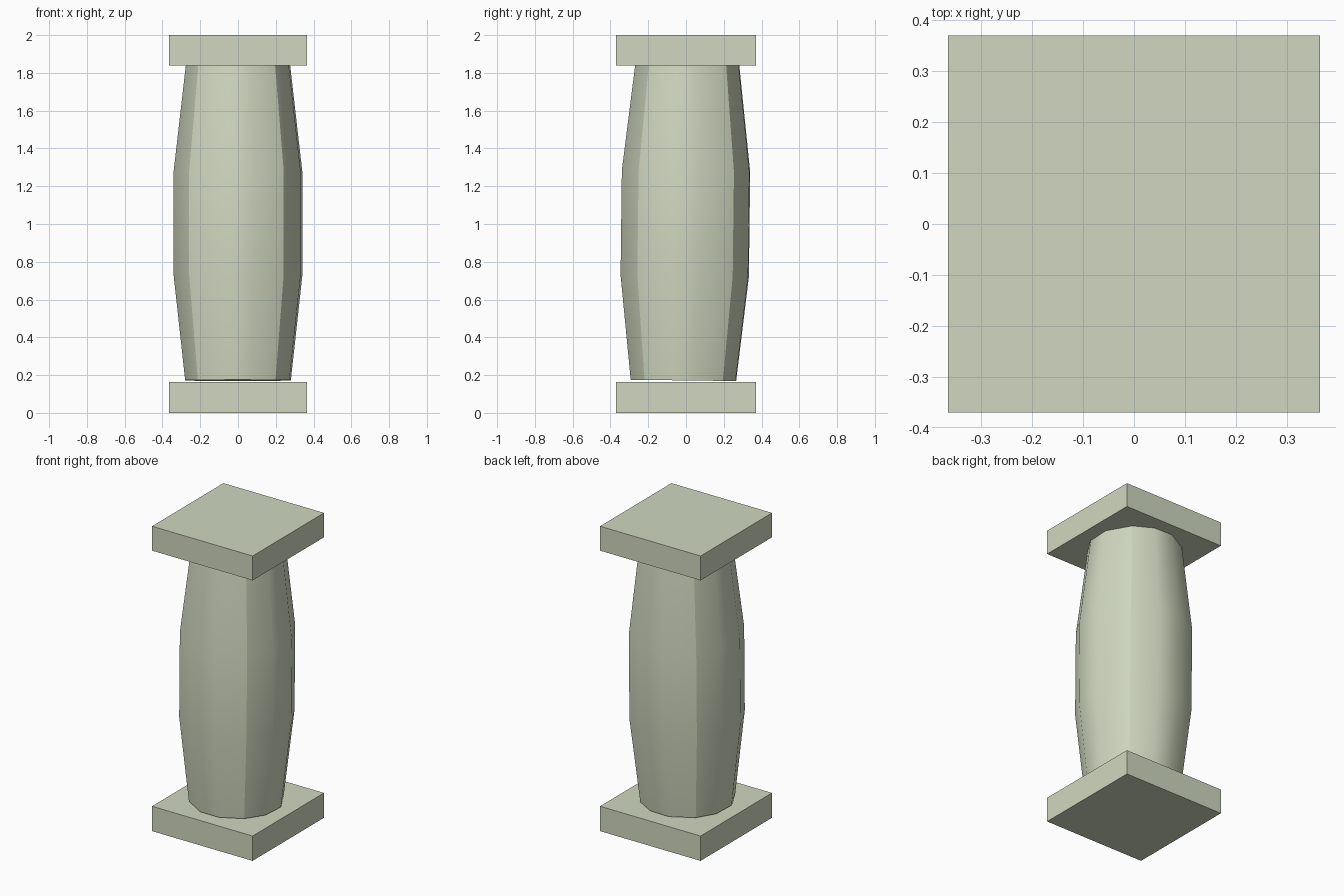
import bpy, bmesh, math

if "Cube" in bpy.data.objects:
    bpy.data.objects.remove(bpy.data.objects["Cube"])

stone = bpy.data.materials.new("pale_sage_stone")
stone.diffuse_color = (0.63, 0.685, 0.525, 1)
stone.use_nodes = True
stone.node_tree.nodes["Principled BSDF"].inputs["Base Color"].default_value = stone.diffuse_color


def add_object(name, bm):
    bmesh.ops.recalc_face_normals(bm, faces=bm.faces)
    mesh = bpy.data.meshes.new(name)
    bm.to_mesh(mesh)
    bm.free()
    mesh.materials.append(stone)
    obj = bpy.data.objects.new(name, mesh)
    bpy.context.collection.objects.link(obj)
    return obj


def slab(name, z0, z1):
    bm = bmesh.new()
    bmesh.ops.create_cube(bm, size=1)
    bmesh.ops.scale(bm, verts=bm.verts, vec=(0.73, 0.74, z1 - z0))
    bmesh.ops.translate(bm, verts=bm.verts, vec=(0, 0, (z0 + z1) / 2))
    return add_object(name, bm)


# Square base and cap
slab("base_slab", 0.0, 0.163)
slab("top_slab", 1.84, 2.0)

# Swelling twelve-sided shaft, with four crisp corners
angles = [12, 47, 75, 102, 135, 162, 192, 222, 256, 283, 314, 342]
corners = {1, 4, 7, 10}
rings = [(0.172, 0.286), (0.725, 0.348), (1.28, 0.348), (1.86, 0.28)]
bm = bmesh.new()
loops = [[bm.verts.new((r * math.cos(math.radians(a)),
                        r * math.sin(math.radians(a)), z - 1)) for a in angles]
         for z, r in rings]
n = len(angles)
for low, high in zip(loops, loops[1:]):
    for i in range(n):
        j = (i + 1) % n
        f = bm.faces.new((low[i], low[j], high[j], high[i]))
        f.smooth = True
    for i in corners:
        bm.edges.get((low[i], high[i])).smooth = False
bm.faces.new(loops[0])
bm.faces.new(loops[-1])
for ring in (loops[0], loops[-1]):
    for i in range(n):
        bm.edges.get((ring[i], ring[(i + 1) % n])).smooth = False
shaft = add_object("shaft", bm)

# The shaft leans very slightly towards the back
shaft.location = (0, -0.004, 1)
shaft.rotation_euler.x = math.radians(-0.7)
